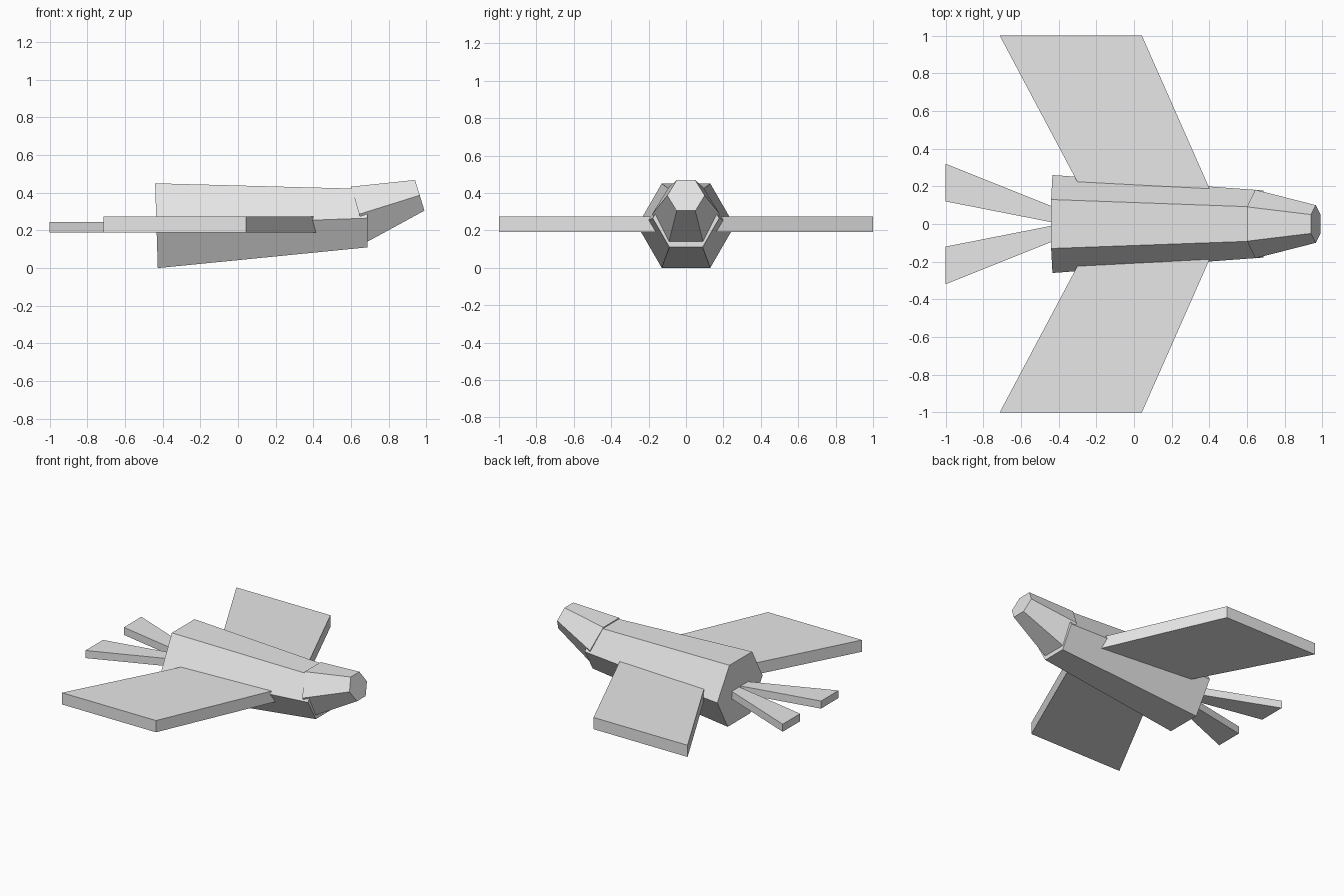
import bpy
import bmesh

cube = bpy.data.objects.get("Cube")
if cube:
    bpy.data.objects.remove(cube, do_unlink=True)

grey = bpy.data.materials.new("light_grey")
grey.use_nodes = True
grey.diffuse_color = (0.8, 0.8, 0.8, 1)
grey.node_tree.nodes["Principled BSDF"].inputs["Base Color"].default_value = (0.8, 0.8, 0.8, 1)


def loft(name, start, end):
    """Solid between two matching rings of points."""
    bm = bmesh.new()
    a = [bm.verts.new(p) for p in start]
    b = [bm.verts.new(p) for p in end]
    n = len(a)
    bm.faces.new(a)
    bm.faces.new(b)
    for i in range(n):
        j = (i + 1) % n
        bm.faces.new((a[i], a[j], b[j], b[i]))
    bmesh.ops.recalc_face_normals(bm, faces=bm.faces)
    mesh = bpy.data.meshes.new(name)
    bm.to_mesh(mesh)
    bm.free()
    mesh.materials.append(grey)
    obj = bpy.data.objects.new(name, mesh)
    bpy.context.collection.objects.link(obj)
    return obj


def hexagon(top, bottom, half_width):
    """Upright hexagon ring through (x, z) at its flat top and bottom."""
    mid = [(t + b) / 2 for t, b in zip(top, bottom)]
    w, h = half_width, half_width / 2
    return [(top[0], -h, top[1]), (top[0], h, top[1]), (mid[0], w, mid[1]),
            (bottom[0], h, bottom[1]), (bottom[0], -h, bottom[1]), (mid[0], -w, mid[1])]


def slab(name, outline, low, high):
    """Flat plate from an (x, y) outline."""
    return loft(name, [(x, y, low) for x, y in outline], [(x, y, high) for x, y in outline])


# Body and head
loft("body", hexagon((-0.44, 0.45), (-0.426, 0), 0.26),
     hexagon((0.687, 0.42), (0.687, 0.11), 0.178))
loft("head", hexagon((0.6, 0.432), (0.687, 0.14), 0.182),
     hexagon((0.94, 0.468), (0.99, 0.305), 0.1))

# Swept wings and spread tail feathers, rooted inside the body
wing = [(0.44, 0.1), (0.042, 1), (-0.713, 1), (-0.235, 0.1)]
feather = [(-0.4, 0.002), (-1, 0.12), (-1, 0.32), (-0.4, 0.08)]
for side, s in (("left", 1), ("right", -1)):
    slab(side + "_wing", [(x, y * s) for x, y in wing], 0.19, 0.275)
    slab(side + "_tail_feather", [(x, y * s) for x, y in feather], 0.19, 0.245)
